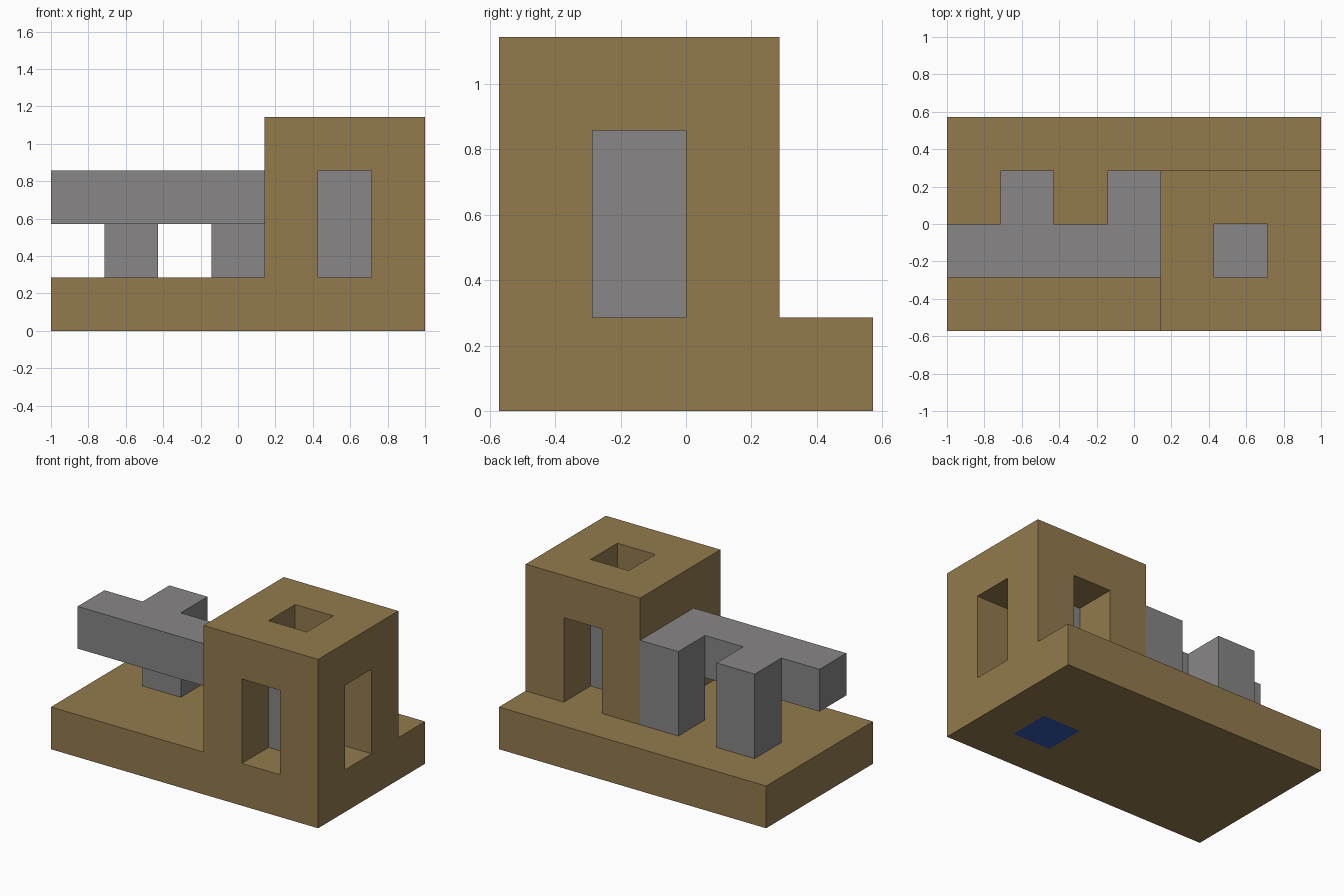
import bpy
import bmesh
from mathutils import Vector

if "Cube" in bpy.data.objects:
    bpy.data.objects.remove(bpy.data.objects["Cube"], do_unlink=True)

# The whole model sits on a lattice of cubes: 7 wide, 4 deep, 4 high
CELL = 2 / 7


def place(x, y, z):
    """Lattice corner to world position."""
    return Vector((x - 3.5, y - 2, z)) * CELL


def material(name, colour):
    mat = bpy.data.materials.new(name)
    mat.use_nodes = True
    mat.diffuse_color = (*colour, 1)
    mat.node_tree.nodes["Principled BSDF"].inputs["Base Color"].default_value = (*colour, 1)
    return mat


def prism(name, outline, direction, mat=None):
    """Extrude a flat outline of lattice corners along a lattice direction."""
    bm = bmesh.new()
    face = bm.faces.new([bm.verts.new(place(*p)) for p in outline])
    grown = bmesh.ops.extrude_face_region(bm, geom=[face], use_keep_orig=True)
    moved = [v for v in grown["geom"] if isinstance(v, bmesh.types.BMVert)]
    bmesh.ops.translate(bm, verts=moved, vec=Vector(direction) * CELL)
    bmesh.ops.recalc_face_normals(bm, faces=bm.faces)
    mesh = bpy.data.meshes.new(name)
    bm.to_mesh(mesh)
    bm.free()
    obj = bpy.data.objects.new(name, mesh)
    bpy.context.collection.objects.link(obj)
    if mat:
        mesh.materials.append(mat)
    return obj


def box(name, low, high, mat=None):
    (x, y, z), (X, Y, Z) = low, high
    return prism(name, [(x, y, z), (X, y, z), (X, Y, z), (x, Y, z)], (0, 0, Z - z), mat)


def cut(target, name, low, high):
    """Carve a box out of the target and discard the cutter."""
    cutter = box(name, low, high)
    cutter.hide_render = True
    mod = target.modifiers.new(name, 'BOOLEAN')
    mod.operation = 'DIFFERENCE'
    mod.solver = 'EXACT'
    mod.object = cutter
    bpy.context.view_layer.objects.active = target
    bpy.ops.object.modifier_apply(modifier=name)
    bpy.data.objects.remove(cutter, do_unlink=True)


tan = material("tan wood", (0.29, 0.198, 0.075))
grey = material("grey", (0.246, 0.238, 0.242))
blue = material("blue", (0.04, 0.095, 0.44))

# Base slab and tower in one piece, stepped at the side and back
step = [(0, 0), (7, 0), (7, 4), (4, 4), (4, 1), (0, 1)]
housing = prism("base_and_tower", [(x, 0, z) for x, z in step], (0, 4, 0), tan)
cut(housing, "back_step", (3.5, 3, 1), (8, 5, 5))

# Doorways through all four walls, roof shaft and floor socket
cut(housing, "side_doorways", (3.5, 1, 1), (8, 2, 3))
cut(housing, "front_back_doorways", (5, -1, 1), (6, 3.5, 3))
cut(housing, "roof_shaft", (5, 1, 2), (6, 2, 5))
cut(housing, "floor_socket", (5, 1, -1), (6, 2, 2))

# Sliding bar with two legs behind it and a post inside the tower
plan = [(0, 1), (6, 1), (6, 2), (4, 2), (4, 3), (3, 3), (3, 2),
        (2, 2), (2, 3), (1, 3), (1, 2), (0, 2)]
bar = prism("sliding_bar", [(x, y, 1) for x, y in plan], (0, 0, 2), grey)
cut(bar, "bar_undercut", (-1, 0, 0), (5, 2, 2))

# Plug in the floor beneath the post
box("floor_plug", (5, 1, 0), (6, 2, 1), blue)
